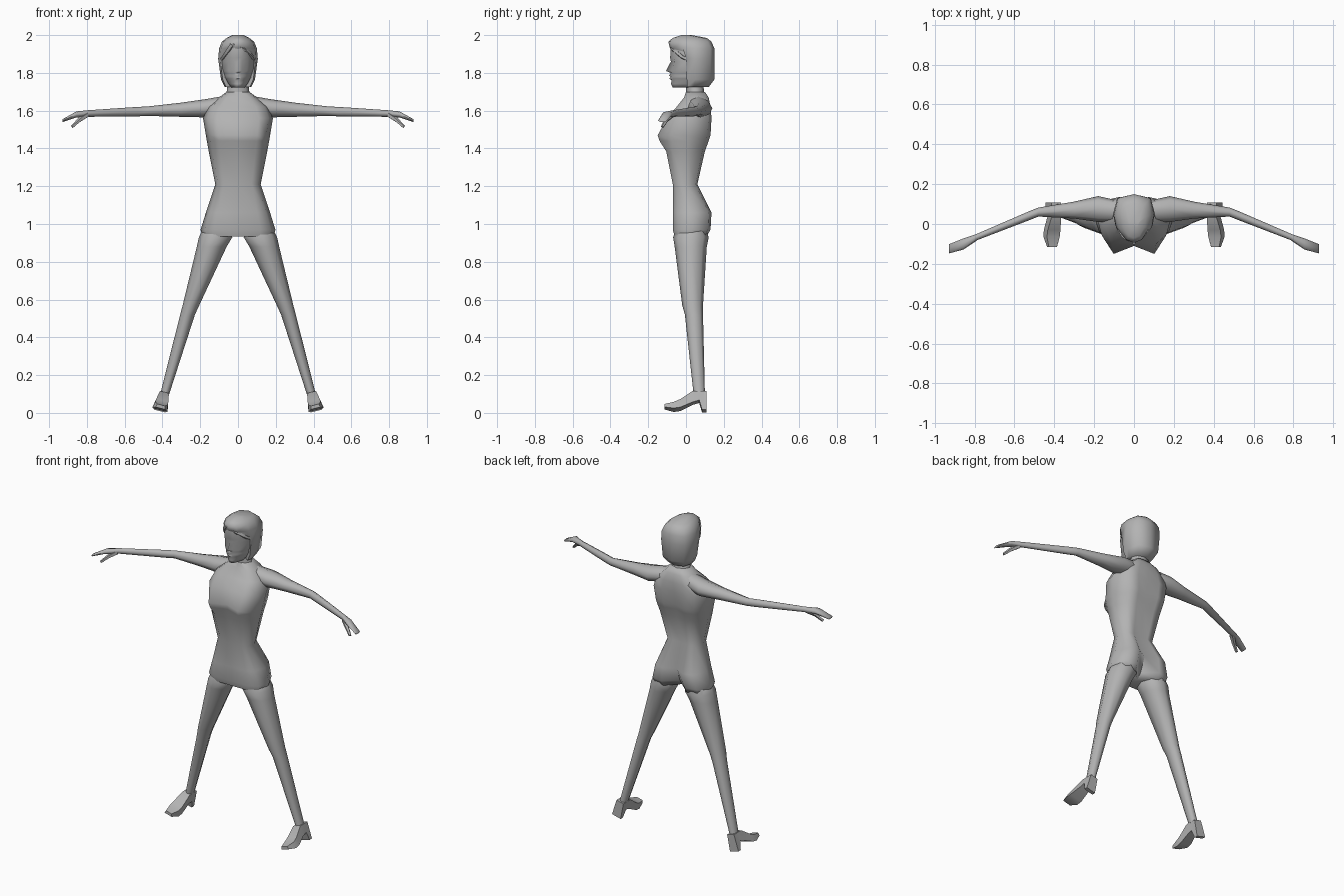
import bpy
import bmesh
from math import cos, sin, tau, radians
from mathutils import Vector

cube = bpy.data.objects.get("Cube")
if cube:
    bpy.data.objects.remove(cube)

grey = bpy.data.materials.new("plain grey")
grey.use_nodes = True
grey.diffuse_color = (.45, .45, .45, 1)
shader = grey.node_tree.nodes["Principled BSDF"]
shader.inputs["Base Color"].default_value = grey.diffuse_color


def loft(name, rings, mirror=False):
    """Skin a list of equal closed rings and cap both ends."""
    bm = bmesh.new()
    loops = [[bm.verts.new(point) for point in ring] for ring in rings]
    for low, high in zip(loops, loops[1:]):
        for i in range(len(low)):
            bm.faces.new((low[i - 1], low[i], high[i], high[i - 1]))
    bm.faces.new(loops[0])
    bm.faces.new(loops[-1])
    bmesh.ops.recalc_face_normals(bm, faces=bm.faces)
    mesh = bpy.data.meshes.new(name)
    bm.to_mesh(mesh)
    bm.free()
    mesh.materials.append(grey)
    obj = bpy.data.objects.new(name, mesh)
    bpy.context.collection.objects.link(obj)
    if mirror:
        obj.modifiers.new("mirror", "MIRROR").use_axis[0] = True
    bpy.ops.object.select_all(action="DESELECT")
    obj.select_set(True)
    bpy.context.view_layer.objects.active = obj
    bpy.ops.object.shade_smooth_by_angle(angle=radians(65))


def symmetric_ring(z, outline):
    """Ring from the front middle to the back middle, reflected in x."""
    half = [Vector((x, y, z)) for x, y in outline]
    return half + [Vector((-p.x, p.y, z)) for p in reversed(half[1:-1])]


def oval(center, across, along, sides=8):
    """Oval with two half-axis vectors."""
    turns = [tau * i / sides for i in range(sides)]
    return [Vector(center) + Vector(across) * cos(t) + Vector(along) * sin(t) for t in turns]


def level_oval(z, inner, outer, front, back):
    middle = ((inner + outer) / 2, (front + back) / 2, z)
    return oval(middle, ((outer - inner) / 2, 0, 0), (0, (back - front) / 2, 0))


def upright_oval(x, y, z, depth, height):
    return oval((x, y, z), (0, depth / 2, 0), (0, 0, height / 2))


def strand(name, path, thickness, mirror=False):
    """Five-sided tube along a path, thinner towards its end."""
    path = [Vector(point) for point in path]
    rings = []
    for i, point in enumerate(path):
        along = path[min(i + 1, len(path) - 1)] - path[max(i - 1, 0)]
        side = along.cross(Vector((0, 1, 0))).normalized()
        radius = thickness * (1 - .5 * i / (len(path) - 1))
        rings.append(oval(point, side * radius, side.cross(along).normalized() * radius, sides=5))
    loft(name, rings, mirror)


def torso_ring(z, width, front, back, bust=0, cleft=0):
    depth = back - front
    return symmetric_ring(z, [
        (0, front),
        (width * .6, front - bust),
        (width * .88, front + depth * .14),
        (width, front + depth / 2),
        (width * .78, back - depth * .07),
        (width * .42, back),
        (0, back - cleft),
    ])


def face_ring(z, width, front, nose=0, socket=0):
    return symmetric_ring(z, [
        (0, front - nose),
        (width / 4, front + socket),
        (width * .6, front + .02),
        (width, 0),
        (width * .9, .06),
        (0, .07),
    ])


def hair_ring(z, width, front, back):
    return symmetric_ring(z, [
        (0, front),
        (width * .45, front * .85),
        (width * .9, front / 5),
        (width, back / 3),
        (width * .8, back - .02),
        (0, back),
    ])


# Torso, from the base of the neck down to the hips
loft("torso", [
    torso_ring(z=1.7, width=.06, front=0, back=.1),
    torso_ring(z=1.67, width=.1, front=-.01, back=.12),
    torso_ring(z=1.62, width=.16, front=-.05, back=.13),
    torso_ring(z=1.56, width=.185, front=-.085, back=.135, bust=.015, cleft=.015),
    torso_ring(z=1.47, width=.17, front=-.11, back=.13, bust=.04, cleft=.02),
    torso_ring(z=1.44, width=.165, front=-.105, back=.12, bust=.035, cleft=.02),
    torso_ring(z=1.385, width=.155, front=-.1, back=.1, bust=.005, cleft=.01),
    torso_ring(z=1.21, width=.12, front=-.07, back=.06, cleft=.01),
    torso_ring(z=1.06, width=.17, front=-.07, back=.135, cleft=.04),
    torso_ring(z=.97, width=.198, front=-.07, back=.13, cleft=.07),
    torso_ring(z=.935, width=.19, front=-.06, back=.11, cleft=.08),
])

# Neck
loft("neck", [
    level_oval(z=1.66, inner=-.08, outer=.08, front=0, back=.115),
    level_oval(z=1.7, inner=-.06, outer=.06, front=0, back=.095),
    level_oval(z=1.79, inner=-.05, outer=.05, front=0, back=.09),
])

# Face, from chin to forehead
loft("face", [
    face_ring(z=1.722, width=.035, front=-.07),
    face_ring(z=1.742, width=.05, front=-.08),
    face_ring(z=1.76, width=.06, front=-.075),
    face_ring(z=1.77, width=.065, front=-.08, nose=.01),
    face_ring(z=1.778, width=.07, front=-.08),
    face_ring(z=1.785, width=.07, front=-.08, nose=.01),
    face_ring(z=1.8, width=.075, front=-.08),
    face_ring(z=1.81, width=.08, front=-.08, nose=.026),
    face_ring(z=1.86, width=.085, front=-.08, socket=.014),
    face_ring(z=1.88, width=.085, front=-.084),
    face_ring(z=1.945, width=.08, front=-.08),
])

# Bobbed hair, from nape to crown, with an overhanging front
loft("hair", [
    hair_ring(z=1.725, width=.07, front=.03, back=.12),
    hair_ring(z=1.765, width=.09, front=.02, back=.15),
    hair_ring(z=1.875, width=.105, front=0, back=.15),
    hair_ring(z=1.93, width=.1, front=-.085, back=.15),
    hair_ring(z=1.965, width=.085, front=-.094, back=.135),
    hair_ring(z=1.985, width=.06, front=-.07, back=.11),
    hair_ring(z=2, width=.03, front=-.025, back=.03),
])

# Fringe swept to both sides of an off-centre parting
parting = (-.03, -.072, 1.95)
strand("fringe_left", [parting, (.03, -.068, 1.925), (.075, -.02, 1.885), (.09, .03, 1.86)], .016)
strand("fringe_right", [parting, (-.05, -.06, 1.92), (-.08, -.015, 1.88), (-.09, .03, 1.86)], .016)

# Arms, from inside the shoulder to the flattened hands
loft("arms", [
    upright_oval(x=.09, y=.065, z=1.625, depth=.11, height=.1),
    upright_oval(x=.18, y=.075, z=1.612, depth=.13, height=.095),
    upright_oval(x=.3, y=.07, z=1.605, depth=.085, height=.075),
    upright_oval(x=.48, y=.06, z=1.597, depth=.045, height=.05),
    upright_oval(x=.53, y=.04, z=1.595, depth=.045, height=.05),
    upright_oval(x=.79, y=-.066, z=1.585, depth=.032, height=.035),
    upright_oval(x=.855, y=-.1, z=1.58, depth=.056, height=.032),
    upright_oval(x=.93, y=-.125, z=1.547, depth=.046, height=.015),
], mirror=True)
strand("thumbs", [(.8, -.075, 1.578), (.84, -.105, 1.55), (.878, -.125, 1.514)], .016, mirror=True)

# Legs, from inside the hip to the ankle
loft("legs", [
    level_oval(z=1, inner=.05, outer=.17, front=-.04, back=.1),
    level_oval(z=.93, inner=.03, outer=.207, front=-.068, back=.12),
    level_oval(z=.88, inner=.06, outer=.218, front=-.06, back=.11),
    level_oval(z=.57, inner=.205, outer=.293, front=-.02, back=.09),
    level_oval(z=.52, inner=.228, outer=.306, front=-.006, back=.09),
    level_oval(z=.1, inner=.364, outer=.412, front=.04, back=.1),
], mirror=True)


def shoe_section(y, width, sole, upper):
    """Crosswise section, leaning with the spread leg."""
    lean = .26
    corners = [(-width, sole), (width, sole), (width * .8, upper), (-width * .8, upper)]
    return [Vector((.418 + x - lean * z, y, z + lean * x)) for x, z in corners]


# Heeled shoes, from heel to toe
loft("shoes", [
    shoe_section(y=.108, width=.03, sole=.01, upper=.11),
    shoe_section(y=.085, width=.03, sole=.01, upper=.11),
    shoe_section(y=.07, width=.03, sole=.06, upper=.11),
    shoe_section(y=.035, width=.03, sole=.05, upper=.11),
    shoe_section(y=-.03, width=.04, sole=.02, upper=.065),
    shoe_section(y=-.065, width=.04, sole=.015, upper=.05),
    shoe_section(y=-.115, width=.025, sole=.025, upper=.042),
], mirror=True)
